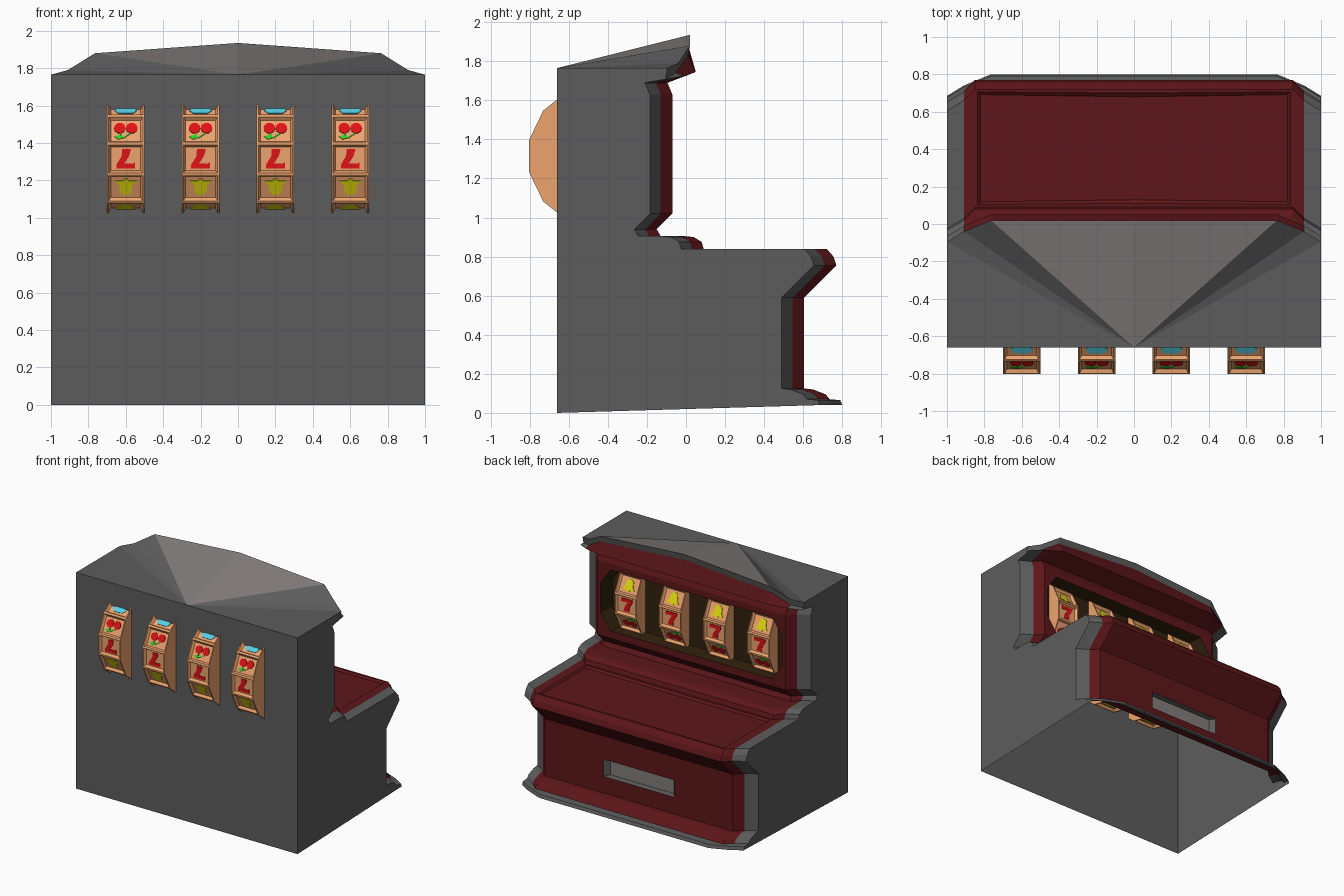
import bpy, bmesh
from math import sin, cos, pi
from mathutils import Vector

if "Cube" in bpy.data.objects:
    bpy.data.objects.remove(bpy.data.objects["Cube"])


def mat(name, r, g, b):
    m = bpy.data.materials.new(name)
    m.diffuse_color = (r, g, b, 1)
    m.use_nodes = True
    m.node_tree.nodes["Principled BSDF"].inputs["Base Color"].default_value = m.diffuse_color
    return m


GREY, RED, BROWN, LIGHT = 0, 1, 2, 3
body_mats = [mat("grey_metal", .108, .108, .108), mat("dark_red", .11, .008, .01),
             mat("dark_brown", .03, .015, .004), mat("light_metal", .23, .205, .205)]
reel_mats = [mat("reel_orange", .85, .37, .155), mat("symbol_red", .75, .006, .008),
             mat("symbol_green", .03, .65, .02), mat("symbol_yellow", .75, .7, .004),
             mat("symbol_cyan", .09, .62, .78)]


def make_object(name, bm, mats):
    me = bpy.data.meshes.new(name)
    bmesh.ops.recalc_face_normals(bm, faces=bm.faces[:])
    bm.to_mesh(me)
    bm.free()
    for m in mats:
        me.materials.append(m)
    ob = bpy.data.objects.new(name, me)
    bpy.context.collection.objects.link(ob)
    return ob


# Cabinet: stepped front profile (y, z, material up to the next point)
# lofted across x stations; corners are pulled back, the canopy is arched
PROFILE = [(.80, .04, GREY), (.79, .065, GREY), (.735, .07, RED), (.715, .095, RED),
           (.65, .12, RED), (.605, .125, RED), (.605, .59, RED), (.77, .755, RED),
           (.755, .80, RED), (.72, .84, RED), (.09, .84, RED), (.08, .875, RED),
           (.04, .90, RED), (-.01, .905, RED), (-.13, .905, RED), (-.15, .94, RED),
           (-.07, 1.02, RED), (-.07, 1.63, RED), (-.095, 1.69, RED)]
# (x, pull back, canopy lower edge, canopy top)
HALF = [(1, .115, 1.715, 1.765), (.91, .06, 1.725, 1.79), (.85, 0, 1.745, 1.88)]
STATIONS = [(-x, d, lo, top) for x, d, lo, top in HALF] + [(0, 0, 1.745, 1.935)] + HALF[::-1]

bm = bmesh.new()
cols = []
for x, d, lo, top in STATIONS:
    pts = PROFILE + [(.05, lo, RED), (.01, top - .05, GREY), (.02, top, GREY)]
    # plinth and canopy lip have wider corner chamfers
    cols.append([bm.verts.new((x * .9 if abs(x) == .85 and (j < 2 or j > 18) else x, y - d, z))
                 for j, (y, z, _) in enumerate(pts)])
seg_mats = [p[2] for p in pts]
last = len(cols) - 1
counter = []
for i in range(last):
    for j in range(len(pts) - 1):
        f = bm.faces.new((cols[i][j], cols[i + 1][j], cols[i + 1][j + 1], cols[i][j + 1]))
        f.material_index = GREY if i in (0, last - 1) else seg_mats[j]
        if j == 9 and i in (2, 3):
            counter.append(f)

# Back, sides, floor, and the roof fanning out from the middle of the back edge
bl, br, tl, tr, tm = [bm.verts.new(p) for p in (
    (-1, -.66, 0), (1, -.66, 0), (-1, -.66, 1.765), (1, -.66, 1.765), (0, -.66, 1.765))]
bm.faces.new((bl, br, tr, tm, tl))
bm.faces.new([bl] + cols[0] + [tl])
bm.faces.new([br] + cols[-1] + [tr])
bm.faces.new([bl] + [c[0] for c in cols] + [br])
for i in range(last):
    f = bm.faces.new((tm, cols[i][-1], cols[i + 1][-1]))
    f.material_index = LIGHT if i in (2, 3) else GREY
bm.faces.new((tm, tl, cols[0][-1]))
bm.faces.new((tm, tr, cols[-1][-1]))
bmesh.ops.recalc_face_normals(bm, faces=bm.faces[:])

# Recessed counter top with a rim
bmesh.ops.inset_region(bm, faces=counter, thickness=.02)
bmesh.ops.inset_region(bm, faces=counter, thickness=.02, depth=-.015)
cabinet = make_object("cabinet", bm, body_mats)
cutters = []


# Recesses: tapered cutters behind a front outline
def recess(name, outline, y_front, depth, scale, side_mat, floor_mat):
    bm = bmesh.new()
    cz = sum(z for _, z in outline) / len(outline)
    rings = []
    for y, s in ((y_front + .02, 1), (y_front, 1), (y_front - depth, scale)):
        rings.append([bm.verts.new((x * s, y, cz + (z - cz) * s)) for x, z in outline])
    n = len(outline)
    for a, b in zip(rings, rings[1:]):
        for i in range(n):
            f = bm.faces.new((a[i], a[(i + 1) % n], b[(i + 1) % n], b[i]))
            f.material_index = side_mat
    for r in (rings[0], rings[-1]):
        bm.faces.new(r).material_index = floor_mat
    cutter = make_object(name, bm, body_mats)
    cutter.hide_render = True
    cutters.append(cutter)
    mod = cabinet.modifiers.new(name, 'BOOLEAN')
    mod.operation, mod.solver, mod.object = 'DIFFERENCE', 'EXACT', cutter


window = [(.82, 1.45), (.73, 1.58), (-.73, 1.58), (-.82, 1.45),
          (-.82, 1.21), (-.73, 1.08), (.73, 1.08), (.82, 1.21)]
recess("window_cutter", window, -.07, .12, .97, BROWN, BROWN)
recess("tray_cutter", [(.32, .26), (.32, .40), (-.32, .40), (-.32, .26)],
       .605, .04, .9, GREY, LIGHT)

# Apply the cuts, then open the underside: the cabinet is hollow
bpy.context.view_layer.update()
shell = bpy.data.meshes.new_from_object(
    cabinet.evaluated_get(bpy.context.evaluated_depsgraph_get()))
cabinet.modifiers.clear()
bm = bmesh.new()
bm.from_mesh(shell)
under = [f for f in bm.faces if f.normal.z < -.9 and f.calc_center_median().z < .045]
bmesh.ops.delete(bm, geom=under, context='FACES')
bm.to_mesh(shell)
bm.free()
cabinet.data = shell
for c in cutters:
    bpy.data.objects.remove(c)

# Reel: 14-sided drum with a sunken tile on every side
N, R = 14, .373
STEP = 2 * pi / N
APO = R * cos(pi / N)
bm = bmesh.new()
rims = [[bm.verts.new((x, R * cos((k + .5) * STEP), R * sin((k + .5) * STEP)))
         for k in range(N)] for x in (-.1, .1)]
tiles = [bm.faces.new((rims[0][k], rims[0][(k + 1) % N], rims[1][(k + 1) % N], rims[1][k]))
         for k in range(N)]
for r in rims:
    bm.faces.new(r)
bmesh.ops.recalc_face_normals(bm, faces=bm.faces[:])
bmesh.ops.inset_individual(bm, faces=tiles, thickness=.012)
bmesh.ops.inset_individual(bm, faces=tiles, thickness=.017, depth=-.02)


# Symbols: flat outlines (u, v) with a material
def disc(cu, cv, ru, rv, n=10):
    return [(cu + ru * cos(2 * pi * i / n), cv + rv * sin(2 * pi * i / n)) for i in range(n)]


SEVEN = [(-.05, .052), (-.05, .018), (-.035, .026), (.008, .024), (-.018, -.015), (-.028, -.052),
         (.02, -.052), (.022, -.015), (.05, .03), (.05, .052)]
BELL_HALF = [(.014, .046), (.03, .03), (.036, -.01), (.056, -.036), (.014, -.036), (.01, -.048)]
BELL = BELL_HALF + [(-u, v) for u, v in BELL_HALF[::-1]]
bell = [(BELL, 3)]
seven = [(SEVEN, 1)]
cherry = [(disc(-.032, -.016, .031, .031), 1), (disc(.032, -.016, .031, .031), 1),
          ([(-.032, .013), (-.026, .013), (.018, .04), (.012, .044)], 2),
          ([(.026, .013), (.032, .013), (.02, .044), (.013, .04)], 2),
          ([(.015, .04), (.032, .024), (.06, .034), (.04, .052)], 2)]
gem = [([(-.06, .02), (-.038, .045), (.038, .045), (.06, .02), (0, -.05)], 4)]
lemon = [(disc(0, 0, .055, .04), 3)]
ORDER = [seven, bell, lemon, bell, seven, gem, cherry]

for k in range(N):
    a = k * STEP
    n, t = Vector((0, cos(a), sin(a))), Vector((0, -sin(a), cos(a)))
    for outline, m in ORDER[k % 7]:
        low, high = [[bm.verts.new(n * (APO - .02 + h) + t * v - Vector((u, 0, 0)))
                      for u, v in outline] for h in (-.002, .005)]
        faces = [bm.faces.new(high), bm.faces.new(low[::-1])]
        c = len(low)
        faces += [bm.faces.new((low[i], low[(i + 1) % c], high[(i + 1) % c], high[i]))
                  for i in range(c)]
        for f in faces:
            f.material_index = m

reel = make_object("reel_1", bm, reel_mats)
reel.location = (-.6, -.803 + APO, 1.315)
for i in range(1, 4):
    copy = reel.copy()
    copy.name = f"reel_{i + 1}"
    copy.location.x = -.6 + .4 * i
    bpy.context.collection.objects.link(copy)
